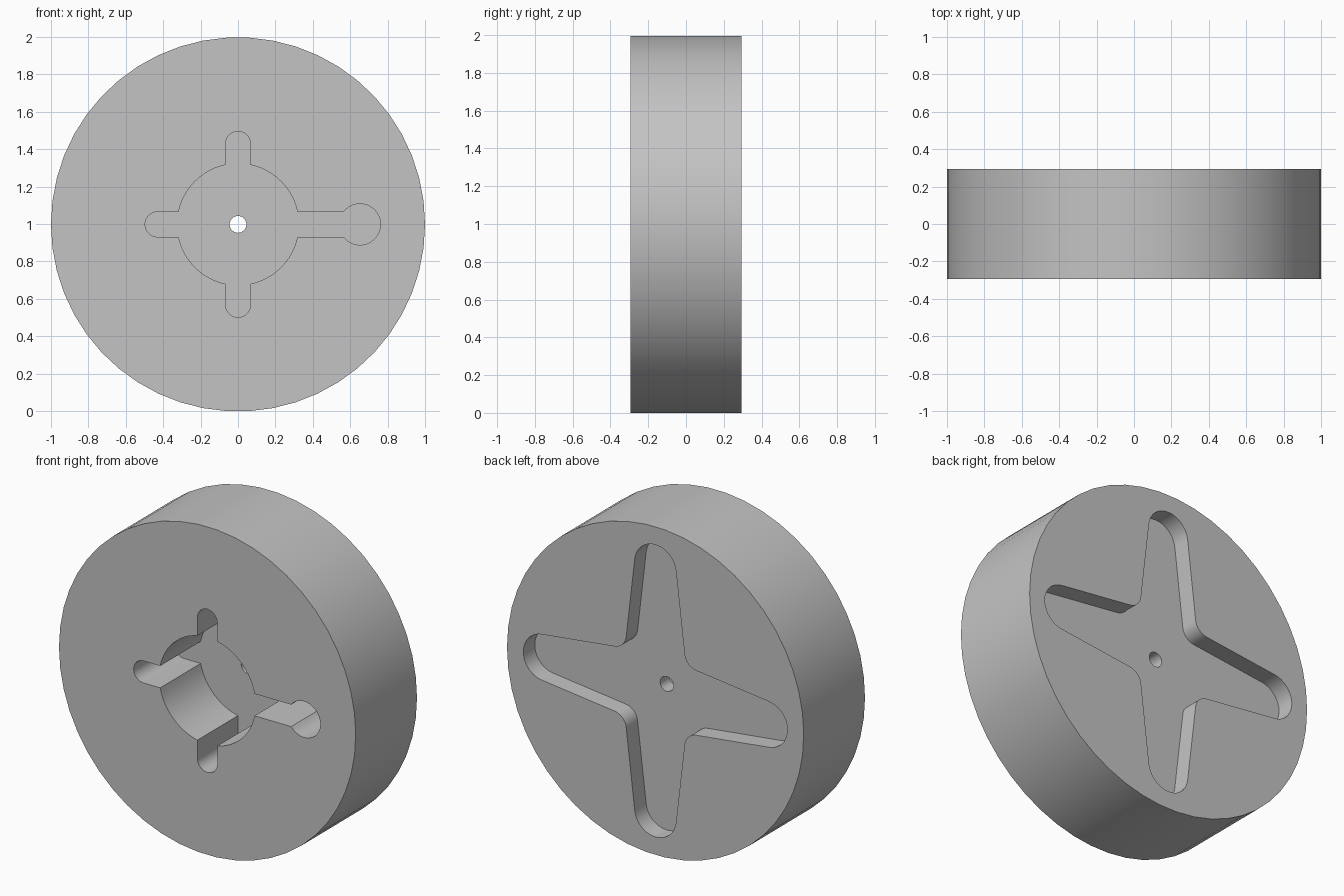
import bpy
import bmesh
from math import sin, cos, pi, asin, atan2, sqrt
from mathutils import Vector

cube = bpy.data.objects.get("Cube")
if cube:
    bpy.data.objects.remove(cube, do_unlink=True)

HALF = 0.295          # half thickness of the disc
CENTRE = 0.998        # height of the axis

grey = bpy.data.materials.new("plain_grey")
grey.use_nodes = True
colour = (0.55, 0.55, 0.55, 1)
grey.diffuse_color = colour
grey.node_tree.nodes["Principled BSDF"].inputs["Base Color"].default_value = colour


def arc(cx, cz, r, a0, a1, n):
    return [(cx + r * cos(a0 + (a1 - a0) * i / n), cz + r * sin(a0 + (a1 - a0) * i / n))
            for i in range(n + 1)]


def turned(points, quarter):
    c, s = cos(quarter * pi / 2), sin(quarter * pi / 2)
    return [(x * c - z * s, x * s + z * c) for x, z in points]


def prism(name, outline, y0, y1):
    """Extrude an outline in the x-z plane from y0 to y1."""
    bm = bmesh.new()
    face = bm.faces.new([bm.verts.new((x, y0, z + CENTRE)) for x, z in outline])
    new = bmesh.ops.extrude_face_region(bm, geom=[face])["geom"]
    verts = [v for v in new if isinstance(v, bmesh.types.BMVert)]
    bmesh.ops.translate(bm, verts=verts, vec=Vector((0, y1 - y0, 0)))
    bmesh.ops.recalc_face_normals(bm, faces=bm.faces)
    mesh = bpy.data.meshes.new(name)
    bm.to_mesh(mesh)
    bm.free()
    mesh.materials.append(grey)
    obj = bpy.data.objects.new(name, mesh)
    bpy.context.collection.objects.link(obj)
    return obj


# Front pocket: round recess, three short slots and one keyhole slot
def front_outline():
    r, w, key = 0.325, 0.067, 0.11
    mouth = asin(w / r)
    points = []
    for q in range(4):
        if q == 0:
            a = pi - asin(w / key)
            end = arc(0.652, 0, key, -a, a, 24)
        else:
            end = arc(0.43, 0, w, -pi / 2, pi / 2, 14)
        points += turned(end + arc(0, 0, r, mouth, pi / 2 - mouth, 12), q)
    return points


# Back pocket: four tapered arms with round tips and filleted inner corners
def back_outline():
    tip, tip_r, corner, fillet = 0.75, 0.14, 0.205, 0.09
    # Edge from the inner corner, tangent to the tip circle
    dx, dz = tip - corner, -corner
    slope = atan2(dz, dx) + asin(tip_r / sqrt(dx * dx + dz * dz))
    normal = pi / 2 + slope
    # Fillet centre lies on the diagonal, outside the pocket
    reach = fillet / sin(pi / 4 - slope)
    c = corner + reach / sqrt(2)
    points = []
    for q in range(4):
        end = arc(tip, 0, tip_r, -normal, normal, 20)
        inner = arc(c, c, fillet, normal - pi, -pi - slope, 10)
        points += turned(end + inner, q)
    return points


disc = prism("slotted_disc", arc(0, 0, 1, 0, 2 * pi, 50)[:-1], -HALF, HALF)
cutters = [
    prism("front_pocket", front_outline(), -HALF - 0.1, -HALF + 0.39),
    prism("back_pocket", back_outline(), HALF - 0.11, HALF + 0.1),
    prism("axle_hole", arc(0, 0, 0.045, 0, 2 * pi, 24)[:-1], -HALF - 0.2, HALF + 0.2),
]

# Cut the pockets and the hole, then discard the cutters
bpy.context.view_layer.objects.active = disc
for cutter in cutters:
    cutter.hide_render = True
    mod = disc.modifiers.new(cutter.name, "BOOLEAN")
    mod.operation = "DIFFERENCE"
    mod.solver = "EXACT"
    mod.object = cutter
    bpy.ops.object.modifier_apply(modifier=mod.name)
    bpy.data.objects.remove(cutter, do_unlink=True)

bpy.ops.object.select_all(action="DESELECT")
disc.select_set(True)
bpy.ops.object.shade_smooth_by_angle(angle=pi / 6)
